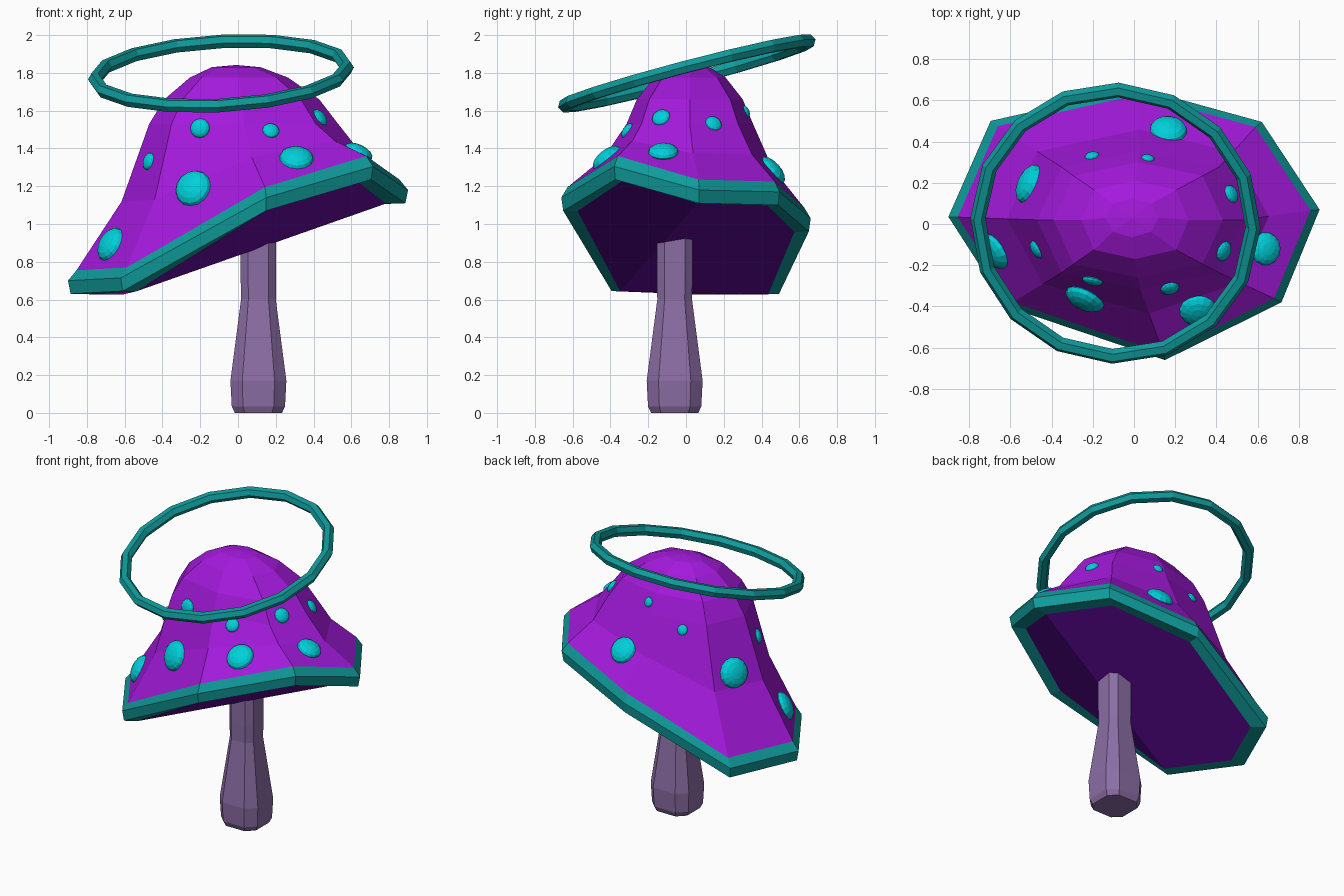
import bpy, bmesh, math
from mathutils import Vector, Matrix

if "Cube" in bpy.data.objects:
    bpy.data.objects.remove(bpy.data.objects["Cube"])


def material(name, rgb):
    m = bpy.data.materials.new(name)
    m.diffuse_color = (*rgb, 1)
    m.use_nodes = True
    m.node_tree.nodes["Principled BSDF"].inputs["Base Color"].default_value = m.diffuse_color
    return m


PURPLE = material("purple", (0.37, 0.010, 0.72))
DARK = material("dark_purple", (0.13, 0.003, 0.36))
TEAL = material("teal", (0.005, 0.33, 0.33))
CYAN = material("cyan", (0.0, 0.63, 0.70))
MAUVE = material("mauve", (0.26, 0.155, 0.376))


def mesh_object(name, verts, faces, mat):
    me = bpy.data.meshes.new(name)
    me.from_pydata([tuple(v) for v in verts], [], faces)
    me.materials.append(mat)
    ob = bpy.data.objects.new(name, me)
    bpy.context.collection.objects.link(ob)
    return ob


def bridge(loops):
    """Quads between successive rings."""
    n, k = len(loops[0]), len(loops)
    verts = [v for loop in loops for v in loop]
    faces = []
    for i in range(k - 1):
        a, b = i * n, (i + 1) * n
        faces += [(a + j, a + (j + 1) % n, b + (j + 1) % n, b + j) for j in range(n)]
    return verts, faces


def dome_ring(cx, cy, z, rx, ry, diagonal=1.08):
    """Eight-sided ring with its diagonal corners pushed out a little."""
    out = []
    for i in range(8):
        a, f = math.tau * i / 8, diagonal if i % 2 else 1
        out.append(Vector((cx + f * rx * math.cos(a), cy + f * ry * math.sin(a), z)))
    return out


def offset(loop, s, dz):
    return [Vector((v.x * s, v.y * s, v.z + dz)) for v in loop]


# Uneven outer edge of the cap, counter-clockwise from the right
edge = [Vector(p) for p in (
    (0.90, 0.07, 1.18), (0.62, 0.495, 1.17), (0.02, 0.66, 1.03), (-0.695, 0.50, 0.70),
    (-0.90, 0.035, 0.70), (-0.62, -0.40, 0.715), (0.15, -0.66, 1.14), (0.715, -0.38, 1.305))]
upper = offset(edge, 0.95, 0.055)
lower = offset(edge, 0.985, -0.07)
inner = offset(edge, 0.87, -0.072)

# Cap rim
mesh_object("cap_rim", *bridge([inner, lower, edge, upper]), TEAL)

# Cap underside, folded from front left to right
mesh_object("cap_underside", inner, [(0, 7, 6, 5), (0, 5, 4, 3, 2, 1)], DARK)

# Cap dome
shoulder = dome_ring(0.03, 0.02, 1.53, 0.50, 0.335)
skirt = [Vector((a.x + 0.62 * (e.x - a.x), a.y + 0.62 * (e.y - a.y), a.z + 0.47 * (e.z - a.z)))
         for a, e in zip(upper, shoulder)]
loops = [upper, skirt, shoulder,
         dome_ring(0.02, 0.02, 1.66, 0.41, 0.28),
         dome_ring(0.005, 0.02, 1.775, 0.26, 0.19),
         dome_ring(-0.01, 0.03, 1.83, 0.13, 0.095, 1)]
verts, faces = bridge(loops)
verts.append(Vector((-0.01, 0.03, 1.842)))
top = len(verts) - 1
faces += [(top - 8 + j, top - 8 + (j + 1) % 8, top) for j in range(8)]
cap = mesh_object("cap", verts, faces, PURPLE)
bpy.context.view_layer.update()

# Spots, flattened spheres lying on the cap: x, y, z, radius
spots = [
    (-0.27, -0.43, 1.22, 0.10), (0.31, -0.42, 1.35, 0.09), (0.64, -0.12, 1.385, 0.08),
    (0.17, 0.485, 1.31, 0.09), (-0.52, 0.20, 1.21, 0.10), (-0.67, -0.13, 0.89, 0.095),
    (-0.21, -0.315, 1.515, 0.052), (0.18, -0.34, 1.515, 0.045), (0.43, -0.13, 1.56, 0.05),
    (0.47, 0.145, 1.53, 0.045), (0.07, 0.33, 1.60, 0.032), (-0.21, 0.36, 1.49, 0.035),
    (-0.485, -0.13, 1.335, 0.047)]
for i, (x, y, z, r) in enumerate(spots):
    _, loc, nor, _ = cap.closest_point_on_mesh(Vector((x, y, z)))
    bpy.ops.mesh.primitive_uv_sphere_add(segments=14, ring_count=8, radius=1)
    ob = bpy.context.object
    ob.name = f"spot_{i + 1}"
    ob.matrix_world = (Matrix.Translation(loc)
                       @ nor.to_track_quat("Z", "Y").to_matrix().to_4x4()
                       @ Matrix.Diagonal((r, r, r * 0.5, 1)))
    ob.data.materials.append(CYAN)

# Stem: a square with chamfered corners, flared at the foot (height, half width)
rings = [(0, 0.125), (0.035, 0.141), (0.17, 0.148), (0.60, 0.092), (0.72, 0.094), (1.0, 0.094)]
angles = [math.radians(q + d) for q in (0, 90, 180, 270) for d in (30, 60)]
loops = [[Vector((0.108 + w * 1.155 * math.cos(a), -0.06 + w * 1.155 * math.sin(a), z))
          for a in angles] for z, w in rings]
verts, faces = bridge(loops)
n = len(verts)
faces += [tuple(range(7, -1, -1)), tuple(range(n - 8, n))]
mesh_object("stem", verts, faces, MAUVE)

# Halo ring floating round the top
bpy.ops.mesh.primitive_torus_add(
    major_segments=16, minor_segments=6, major_radius=0.668, minor_radius=0.037,
    location=(-0.09, 0.004, 1.797),
    rotation=(math.radians(14.8), math.radians(-2.6), math.radians(-2)))
halo = bpy.context.object
halo.name = "halo_ring"
halo.data.materials.append(TEAL)
